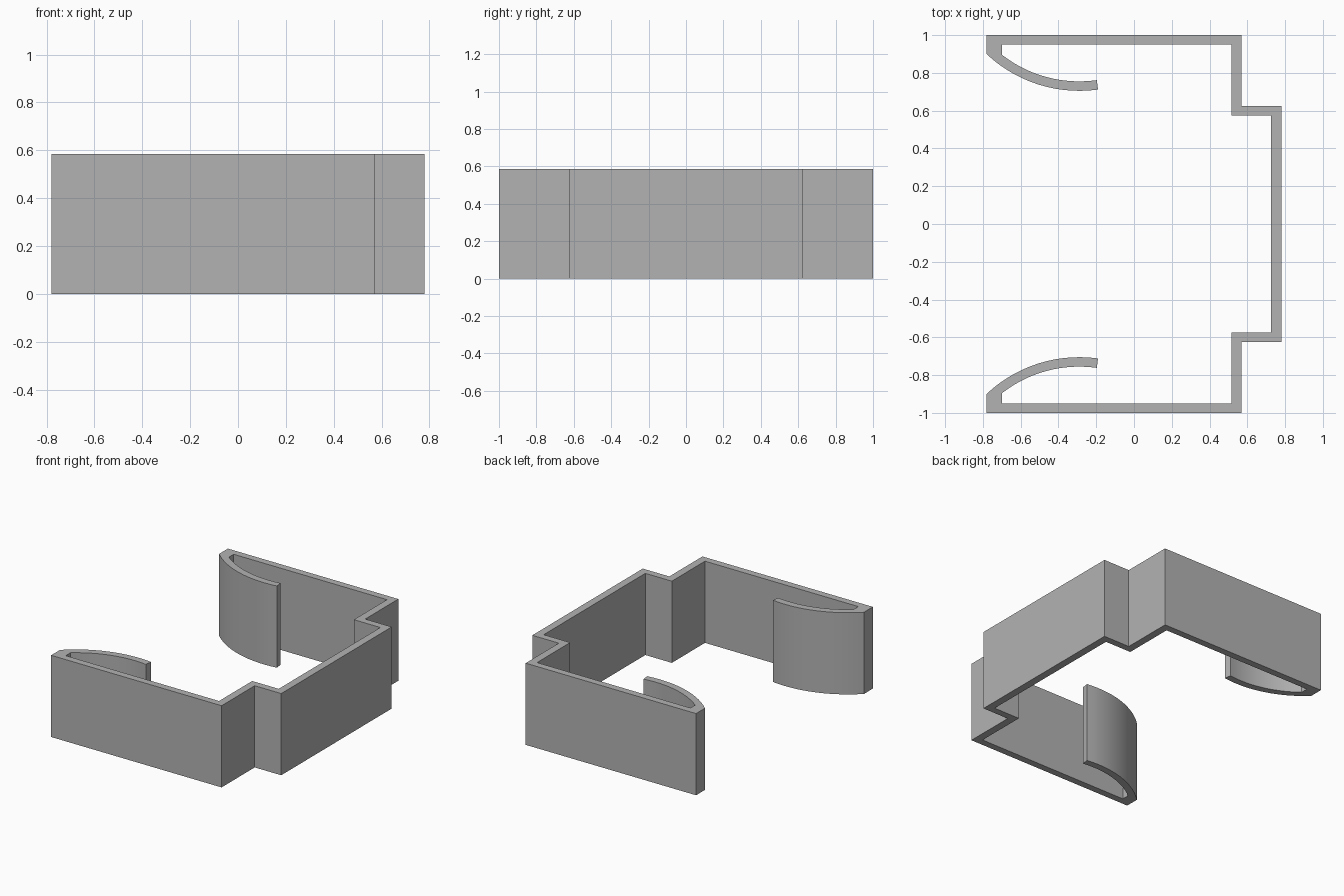
import bpy, bmesh
from math import sin, cos, asin

cube = bpy.data.objects.get("Cube")
if cube:
    bpy.data.objects.remove(cube, do_unlink=True)

HEIGHT = 0.585
CENTRE_X, CENTRE_Y = -0.29, 1.42
OUTER_R, INNER_R = 0.715, 0.665
TIP_ANGLE = 0.14
STEPS = 14


def arc(radius, start_x):
    """Points of a curved lip, from its root at start_x to its tip."""
    first = asin((start_x - CENTRE_X) / radius)
    angles = [first + (TIP_ANGLE - first) * i / STEPS for i in range(STEPS + 1)]
    return [(CENTRE_X + radius * sin(a), CENTRE_Y - radius * cos(a)) for a in angles]


# Half of the clip outline: outer wall, curved lip, inner wall
half = [(0.78, 0.625), (0.57, 0.625), (0.57, 1.0), (-0.78, 1.0)]
half += arc(OUTER_R, -0.78)
half += reversed(arc(INNER_R, -0.70))
half += [(-0.70, 0.95), (0.515, 0.95), (0.515, 0.575), (0.725, 0.575)]
outline = half + [(x, -y) for x, y in reversed(half)]

# Extrude the mirrored outline into the clip
bm = bmesh.new()
base = bm.faces.new([bm.verts.new((x, y, 0)) for x, y in outline])
top = bmesh.ops.extrude_face_region(bm, geom=[base], use_keep_orig=True)
moved = [v for v in top["geom"] if isinstance(v, bmesh.types.BMVert)]
bmesh.ops.translate(bm, vec=(0, 0, HEIGHT), verts=moved)
bmesh.ops.recalc_face_normals(bm, faces=bm.faces)
mesh = bpy.data.meshes.new("spring_clip")
bm.to_mesh(mesh)
bm.free()
clip = bpy.data.objects.new("spring_clip", mesh)
bpy.context.collection.objects.link(clip)

# Plain grey material
grey = bpy.data.materials.new("plain_grey")
grey.use_nodes = True
colour = (0.45, 0.45, 0.45, 1)
grey.diffuse_color = colour
grey.node_tree.nodes["Principled BSDF"].inputs["Base Color"].default_value = colour
mesh.materials.append(grey)

# Smooth the curved lips, keep the corners sharp
bpy.ops.object.select_all(action="DESELECT")
clip.select_set(True)
bpy.context.view_layer.objects.active = clip
bpy.ops.object.shade_smooth_by_angle(angle=0.35)
